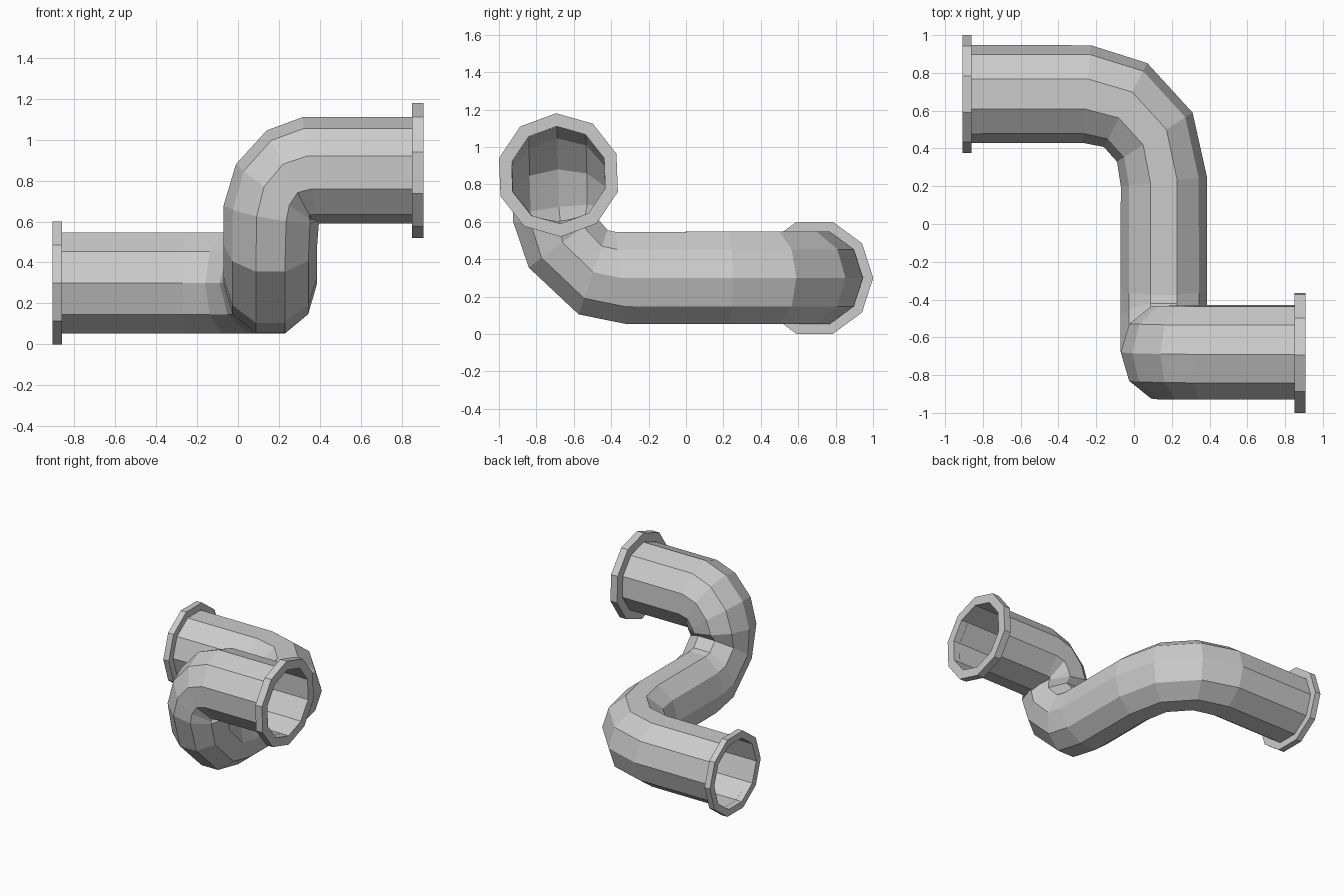
import bpy, bmesh, math
from mathutils import Vector

if "Cube" in bpy.data.objects:
    bpy.data.objects.remove(bpy.data.objects["Cube"])

SIDES = 10


def loft(name, rings, closed=False):
    """Skin ten-sided rings, each given as (centre, first half axis, second half axis)."""
    bm = bmesh.new()
    loops = []
    for c, u, v in rings:
        c, u, v = Vector(c), Vector(u), Vector(v)
        loop = []
        for i in range(SIDES):
            a = 2 * math.pi * i / SIDES
            loop.append(bm.verts.new(c + u * math.cos(a) + v * math.sin(a)))
        loops.append(loop)
    pairs = list(zip(loops, loops[1:]))
    if closed:
        pairs.append((loops[-1], loops[0]))
    for a, b in pairs:
        for i in range(SIDES):
            j = (i + 1) % SIDES
            bm.faces.new((a[i], a[j], b[j], b[i]))
    bmesh.ops.recalc_face_normals(bm, faces=bm.faces[:])
    mesh = bpy.data.meshes.new(name)
    bm.to_mesh(mesh)
    bm.free()
    ob = bpy.data.objects.new(name, mesh)
    bpy.context.collection.objects.link(ob)
    return ob


def flange(name, x_in, x_out, y, z, u, v, bore):
    """Flat ring around a pipe mouth, open in the middle."""
    u, v = Vector(u), Vector(v)
    steps = [(x_in, bore), (x_in, 1), (x_out, 1), (x_out, bore)]
    loft(name, [((x, y, z), u * s, v * s) for x, s in steps], closed=True)


# Pipe: low run, sideways bend, middle run, upward bend, bend to the outlet
up = (0, 0, 0.26)
across = (0.229, 0, 0)
loft("pipe", [
    ((-0.86, 0.688, 0.30), (0, 0.26, 0), up),
    ((-0.25, 0.688, 0.30), (0.022, 0.258, 0), up),
    ((-0.045, 0.63, 0.30), (0.115, 0.222, 0), up),
    ((0.11, 0.46, 0.30), (0.20, 0.13, 0), up),
    ((0.158, 0.225, 0.30), (0.228, 0.025, 0), up),
    ((0.158, -0.35, 0.30), across, (0, -0.026, 0.258)),
    ((0.158, -0.497, 0.33), across, (0, 0.081, 0.237)),
    ((0.158, -0.66, 0.49), across, (0, 0.19, 0.142)),
    ((0.163, -0.68, 0.642), (0.233, 0, -0.038), (0, 0.257, 0.03)),
    ((0.189, -0.68, 0.735), (0.199, 0.004, -0.145), (0, 0.26, 0.01)),
    ((0.255, -0.68, 0.82), (0.115, 0.008, -0.225), (0, 0.26, 0.01)),
    ((0.35, -0.68, 0.85), (0.035, 0.01, -0.26), (0, 0.26, 0.01)),
    ((0.85, -0.68, 0.85), (0, 0.01, -0.26), (0, 0.26, 0.01)),
])

# End flanges
flange("lower_flange", -0.86, -0.907, 0.688, 0.30,
       (0, 0.313, 0), (0, 0, 0.315), 0.26 / 0.314)
flange("upper_flange", 0.85, 0.907, -0.682, 0.85,
       (0, 0.0125, -0.33), (0, 0.33, 0.0125), 0.26 / 0.33)
